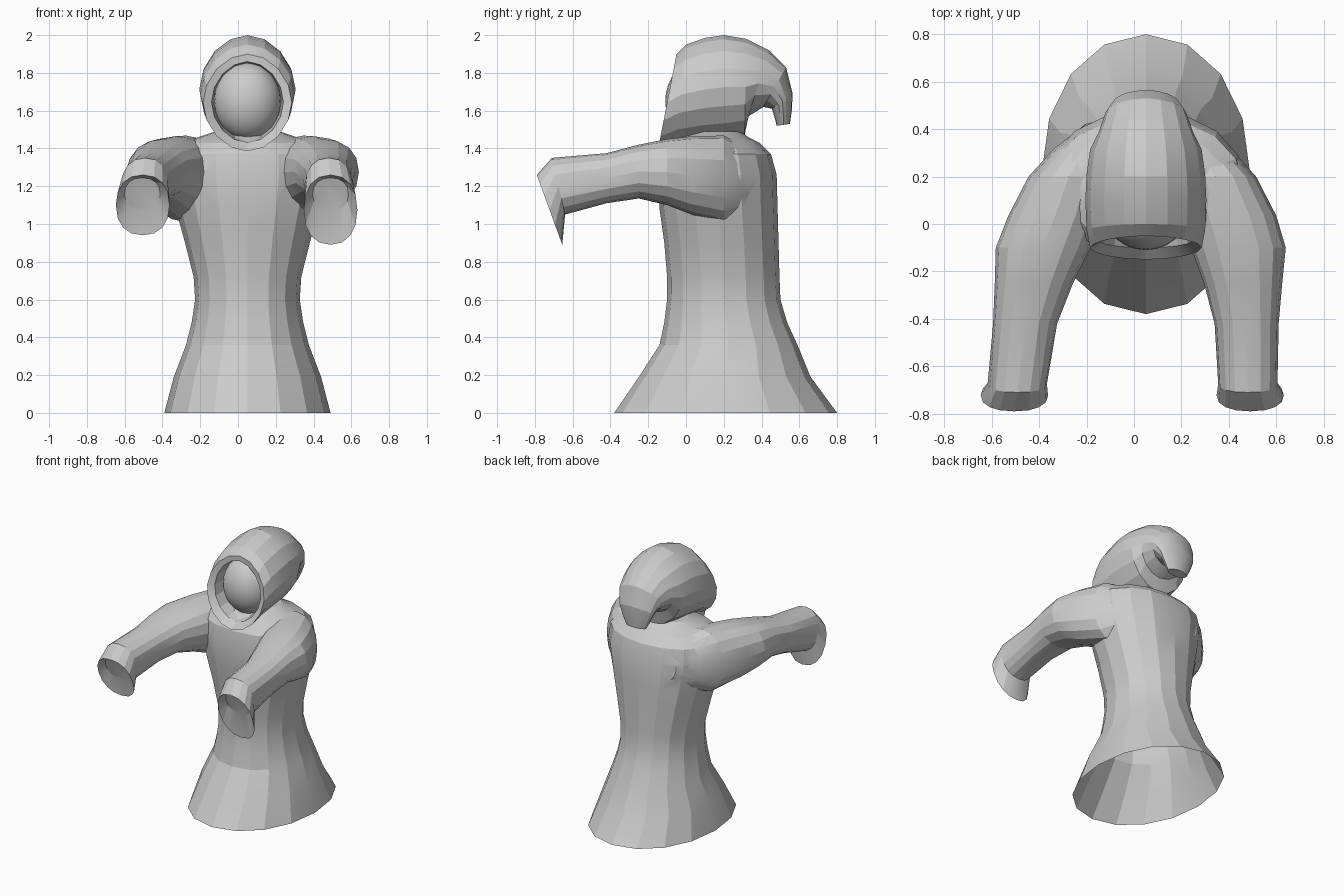
import bpy, bmesh, math

if "Cube" in bpy.data.objects:
    bpy.data.objects.remove(bpy.data.objects["Cube"])

CX = 0.05  # the body sits slightly off centre


def loft(name, rings, sides=16, power=1.0, cap_start=True):
    """Skin oval rings (cx, y1, z1, y2, z2, half_width); each oval spans point 1 to point 2."""
    bm = bmesh.new()
    shape = lambda v: math.copysign(abs(v) ** power, v)
    loops = []
    for cx, y1, z1, y2, z2, rx in rings:
        loop = []
        for i in range(sides):
            a = 2 * math.pi * i / sides
            s, c = shape(math.sin(a)), shape(math.cos(a))
            loop.append(bm.verts.new((cx + rx * c,
                                      (y1 + y2) / 2 + s * (y2 - y1) / 2,
                                      (z1 + z2) / 2 + s * (z2 - z1) / 2)))
        loops.append(loop)
    for p, q in zip(loops, loops[1:]):
        for i in range(sides):
            j = (i + 1) % sides
            bm.faces.new((p[i], p[j], q[j], q[i]))
    if cap_start:
        bm.faces.new(loops[0])
    bm.faces.new(loops[-1])
    bmesh.ops.recalc_face_normals(bm, faces=bm.faces)
    me = bpy.data.meshes.new(name)
    bm.to_mesh(me)
    bm.free()
    ob = bpy.data.objects.new(name, me)
    bpy.context.collection.objects.link(ob)
    return ob


def activate(ob):
    bpy.ops.object.select_all(action='DESELECT')
    ob.select_set(True)
    bpy.context.view_layer.objects.active = ob


# Robe: (z, front y, back y, half width)
robe_profile = [
    (0.00, -0.38, 0.80, 0.44), (0.19, -0.25, 0.66, 0.39), (0.36, -0.14, 0.59, 0.325),
    (0.48, -0.115, 0.535, 0.295), (0.60, -0.10, 0.50, 0.277), (0.72, -0.10, 0.495, 0.285),
    (0.90, -0.115, 0.49, 0.33), (1.08, -0.14, 0.485, 0.38), (1.26, -0.15, 0.48, 0.42),
    (1.37, -0.13, 0.45, 0.41), (1.43, -0.08, 0.39, 0.35), (1.46, -0.03, 0.33, 0.26),
    (1.49, 0.06, 0.29, 0.17)]
robe = loft("robe", [(CX, f, z, b, z, w) for z, f, b, w in robe_profile], 16, 0.96)

# Sleeves: shoulder to drooping cuff, then back inside to the closed opening
sleeve_rings = [
    (0.20, 0.43, 1.14, 0.40, 1.34, 0.08), (0.275, 0.33, 1.06, 0.31, 1.41, 0.13),
    (0.345, 0.20, 1.01, 0.20, 1.468, 0.17), (0.40, 0.03, 1.05, 0.04, 1.465, 0.20),
    (0.44, -0.10, 1.10, -0.10, 1.45, 0.20), (0.46, -0.25, 1.135, -0.25, 1.42, 0.165),
    (0.475, -0.42, 1.11, -0.42, 1.375, 0.135), (0.48, -0.64, 1.05, -0.71, 1.35, 0.125),
    (0.49, -0.655, 0.89, -0.79, 1.26, 0.142), (0.49, -0.67, 1.07, -0.735, 1.245, 0.095)]


def other_side(ring):
    cx, y1, z1, y2, z2, rx = ring
    lean = 0.085 * max(0, -y1) / 0.66
    return (0.07 - cx - lean, y1, z1 + (0.05 if z1 < 1 else 0), y2, z2, rx)


sleeves = [loft("sleeve_right", sleeve_rings, 16, 0.88),
           loft("sleeve_left", [other_side(r) for r in sleeve_rings], 16, 0.88)]

# Merge sleeves into the robe
for s in sleeves:
    activate(robe)
    m = robe.modifiers.new("join", 'BOOLEAN')
    m.operation = 'UNION'
    m.solver = 'EXACT'
    m.object = s
    bpy.ops.object.modifier_apply(modifier=m.name)
    bpy.data.objects.remove(s, do_unlink=True)

# Open the hem
bm = bmesh.new()
bm.from_mesh(robe.data)
hem = [f for f in bm.faces if all(v.co.z < 0.001 for v in f.verts)]
bmesh.ops.delete(bm, geom=hem, context='FACES')
bm.to_mesh(robe.data)
bm.free()

# Hood: inner lining, rim with a dipped collar, crown, and the hanging curled tip
hood = loft("hood", [(CX, *r) for r in [
    (0.03, 1.45, 0.05, 1.85, 0.18), (-0.10, 1.43, -0.05, 1.86, 0.19),
    (-0.15, 1.385, -0.05, 1.90, 0.235), (-0.05, 1.42, 0.00, 1.95, 0.25),
    (0.10, 1.44, 0.10, 1.985, 0.255), (0.22, 1.45, 0.20, 2.00, 0.25),
    (0.31, 1.47, 0.32, 1.98, 0.235), (0.33, 1.57, 0.44, 1.92, 0.20),
    (0.41, 1.62, 0.53, 1.83, 0.17), (0.455, 1.61, 0.565, 1.69, 0.14),
    (0.47, 1.56, 0.56, 1.60, 0.11), (0.48, 1.52, 0.55, 1.53, 0.08)]],
    power=1.06, cap_start=False)

# Blank face
bpy.ops.mesh.primitive_uv_sphere_add(segments=24, ring_count=14, location=(CX, 0.05, 1.65))
face = bpy.context.object
face.name = "face"
face.scale = (0.178, 0.16, 0.205)

for ob, angle in ((robe, 17), (hood, 17), (face, 40)):
    activate(ob)
    bpy.ops.object.shade_smooth_by_angle(angle=math.radians(angle))
